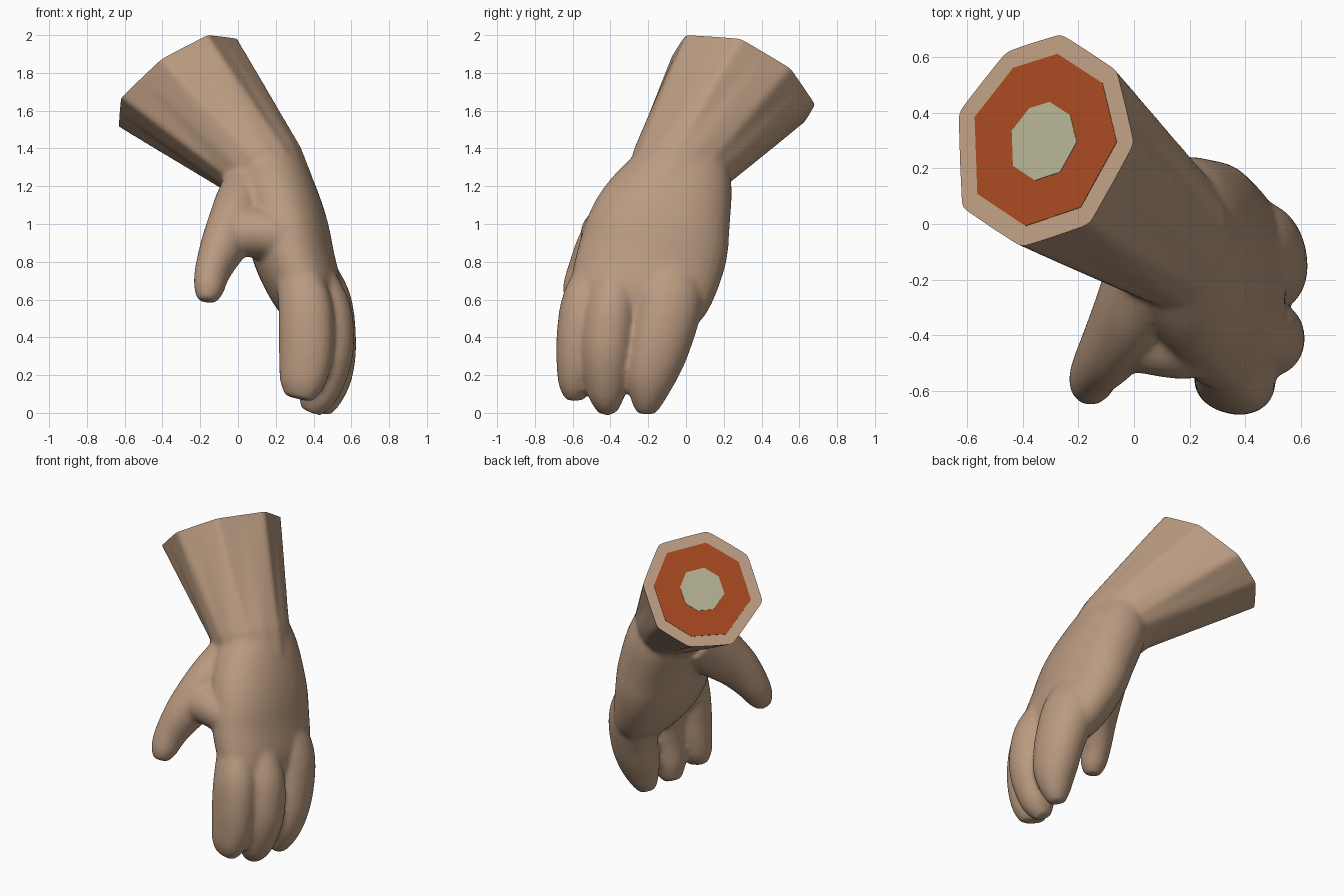
import bpy, bmesh, math
from mathutils import Vector

if "Cube" in bpy.data.objects:
    bpy.data.objects.remove(bpy.data.objects["Cube"])


def material(name, rgb):
    m = bpy.data.materials.new(name)
    m.diffuse_color = (*rgb, 1)
    m.use_nodes = True
    m.node_tree.nodes["Principled BSDF"].inputs["Base Color"].default_value = m.diffuse_color
    return m


SKIN = material("tan_skin", (0.49, 0.325, 0.217))
FLESH = material("rust_flesh", (0.368, 0.064, 0.014))
BONE = material("pale_bone", (0.435, 0.43, 0.285))

bm = bmesh.new()


def bridge(rings):
    """Closed tube through a list of equally sized point rings."""
    vs = [[bm.verts.new(p) for p in r] for r in rings]
    n = len(vs[0])
    faces = [bm.faces.new(vs[0]), bm.faces.new(vs[-1])]
    for a, b in zip(vs, vs[1:]):
        for i in range(n):
            j = (i + 1) % n
            faces.append(bm.faces.new((a[i], a[j], b[j], b[i])))
    bmesh.ops.recalc_face_normals(bm, faces=faces)


def refine(rows, steps=4):
    """Smooth curve through the given sections."""
    out = []
    for k in range(len(rows) - 1):
        p = [rows[max(k - 1, 0)], rows[k], rows[k + 1], rows[min(k + 2, len(rows) - 1)]]
        for i in range(steps):
            t = i / steps
            out.append([b + .5 * t * (c - a + t * (2 * a - 5 * b + 4 * c - d
                        + t * (3 * (b - c) + d - a))) for a, b, c, d in zip(*p)])
    return out + [list(rows[-1])]


def limb(sections, yaw, power=1.0, n=28):
    """Oval tube; each section is x, y, z, half width, half thickness."""
    sections = refine(sections)
    cs = [Vector(s[:3]) for s in sections]
    side = Vector((math.sin(math.radians(yaw)), math.cos(math.radians(yaw)), 0))
    rings = []
    for k, s in enumerate(sections):
        t = (cs[min(k + 1, len(cs) - 1)] - cs[max(k - 1, 0)]).normalized()
        w = (side - t * side.dot(t)).normalized()
        d = t.cross(w)
        ring = []
        for i in range(n):
            c, q = math.cos(2 * math.pi * i / n), math.sin(2 * math.pi * i / n)
            c = math.copysign(abs(c) ** power, c)
            q = math.copysign(abs(q) ** power, q)
            ring.append(cs[k] + w * s[3] * c + d * s[4] * q)
        rings.append(ring)
    bridge(rings)


# Forearm: eight-sided at the cut end, rounding off toward the wrist
CUT = [Vector(p) for p in (
    (0, .29, 1.98), (-.16, 0, 2.0), (-.41, -.08, 1.88), (-.62, .06, 1.67),
    (-.63, .40, 1.51), (-.46, .62, 1.53), (-.26, .68, 1.63), (-.06, .55, 1.82))]
centre = sum(CUT, Vector()) / 8
normal = Vector((-.666, .437, 1)).normalized()
wrist_c = Vector((.12, -.02, 1.30))


def with_middles(ring, bulge):
    mid = sum(ring, Vector()) / 8
    out = []
    for p, q in zip(ring, ring[1:] + ring[:1]):
        out += [p, mid + ((p + q) / 2 - mid) * bulge]
    return out


wrist = []
for p in CUT:
    o = p - centre
    wrist.append(wrist_c + Vector((o.x * .65, o.y * .67, o.z * .5)))
inner = [wrist_c + Vector((.09, -.06, -.15)) + (p - wrist_c) * .88 for p in wrist]
beyond = [p.lerp(q, -.15) for p, q in zip(CUT, wrist)]
bridge([with_middles(beyond, 1), with_middles(CUT, 1.005),
        with_middles(wrist, 1.07), with_middles(inner, 1.07)])

# Palm
limb([(.12, -.01, 1.38, .23, .17), (.175, -.045, 1.22, .30, .21),
      (.25, -.13, 1.00, .375, .22), (.305, -.19, .80, .39, .21),
      (.38, -.255, .60, .365, .175), (.43, -.29, .44, .28, .09)], 1, .95, 32)

# Three fingers, rooted inside the palm
limb([(.29, -.44, .82, .10, .10), (.35, -.53, .60, .12, .14),
      (.362, -.56, .44, .12, .148), (.357, -.572, .28, .112, .142),
      (.337, -.583, .15, .09, .118), (.32, -.59, .075, .05, .075)], 14, .95)
limb([(.35, -.34, .82, .11, .10), (.435, -.39, .58, .135, .15),
      (.465, -.41, .42, .14, .15), (.46, -.42, .27, .132, .14),
      (.42, -.42, .10, .10, .11), (.385, -.41, .005, .05, .055)], 2, .95)
limb([(.36, -.08, .82, .16, .11), (.44, -.09, .60, .18, .155),
      (.485, -.135, .38, .165, .14), (.48, -.185, .20, .138, .125),
      (.455, -.205, .07, .09, .09), (.435, -.21, .0, .05, .05)], -10, .97)

# Thumb
limb([(.06, -.15, 1.16, .17, .15), (.0, -.31, 1.03, .17, .145),
      (-.075, -.44, .89, .14, .12), (-.135, -.525, .75, .107, .093),
      (-.155, -.575, .65, .083, .078), (-.165, -.592, .59, .05, .048)], 25)

# Web of skin between thumb and first finger
limb([(-.10, -.42, .93, .10, .09), (.04, -.40, .955, .145, .13),
      (.16, -.39, .95, .17, .14), (.26, -.38, .92, .17, .13)], 0)

raw = bpy.data.meshes.new("hand_blockout")
bm.to_mesh(raw)
bm.free()
hand = bpy.data.objects.new("hand", raw)
bpy.context.collection.objects.link(hand)

# Fuse the parts into one soft skin
r = hand.modifiers.new("fuse", 'REMESH')
r.mode = 'VOXEL'
r.voxel_size = .014
s = hand.modifiers.new("soften", 'SMOOTH')
s.factor = .5
s.iterations = 12
bpy.context.view_layer.update()
dg = bpy.context.evaluated_depsgraph_get()
skin = bpy.data.meshes.new_from_object(hand.evaluated_get(dg))
hand.modifiers.clear()

# Slice the forearm flat at the cut
bm = bmesh.new()
bm.from_mesh(skin)
bmesh.ops.bisect_plane(bm, geom=bm.verts[:] + bm.edges[:] + bm.faces[:],
                       plane_co=centre, plane_no=normal, clear_outer=True)
bmesh.ops.holes_fill(bm, edges=[e for e in bm.edges if e.is_boundary], sides=0)
bmesh.ops.recalc_face_normals(bm, faces=bm.faces[:])
bm.to_mesh(skin)
bm.free()
hand.data = skin
skin.materials.clear()
skin.materials.append(SKIN)
skin.shade_smooth()
skin.set_sharp_from_angle(angle=math.radians(50))


# Flesh and bone plates on the cut face
def plate(name, scale, height, mat, shift=(0, 0, 0)):
    flat = [p - normal * (p - centre).dot(normal) for p in CUT]
    pts = [centre + Vector(shift) + (p - centre) * scale for p in flat]
    verts = [p - normal * .002 for p in pts] + [p + normal * height for p in pts]
    faces = [tuple(range(7, -1, -1)), tuple(range(8, 16))]
    faces += [(i, (i + 1) % 8, 8 + (i + 1) % 8, 8 + i) for i in range(8)]
    me = bpy.data.meshes.new(name)
    me.from_pydata(verts, [], faces)
    b = bmesh.new()
    b.from_mesh(me)
    bmesh.ops.recalc_face_normals(b, faces=b.faces[:])
    b.to_mesh(me)
    b.free()
    me.materials.append(mat)
    bpy.context.collection.objects.link(bpy.data.objects.new(name, me))


plate("flesh_ring", .81, .002, FLESH)
plate("bone_core", .37, .004, BONE, (0, -.012, .0052))
